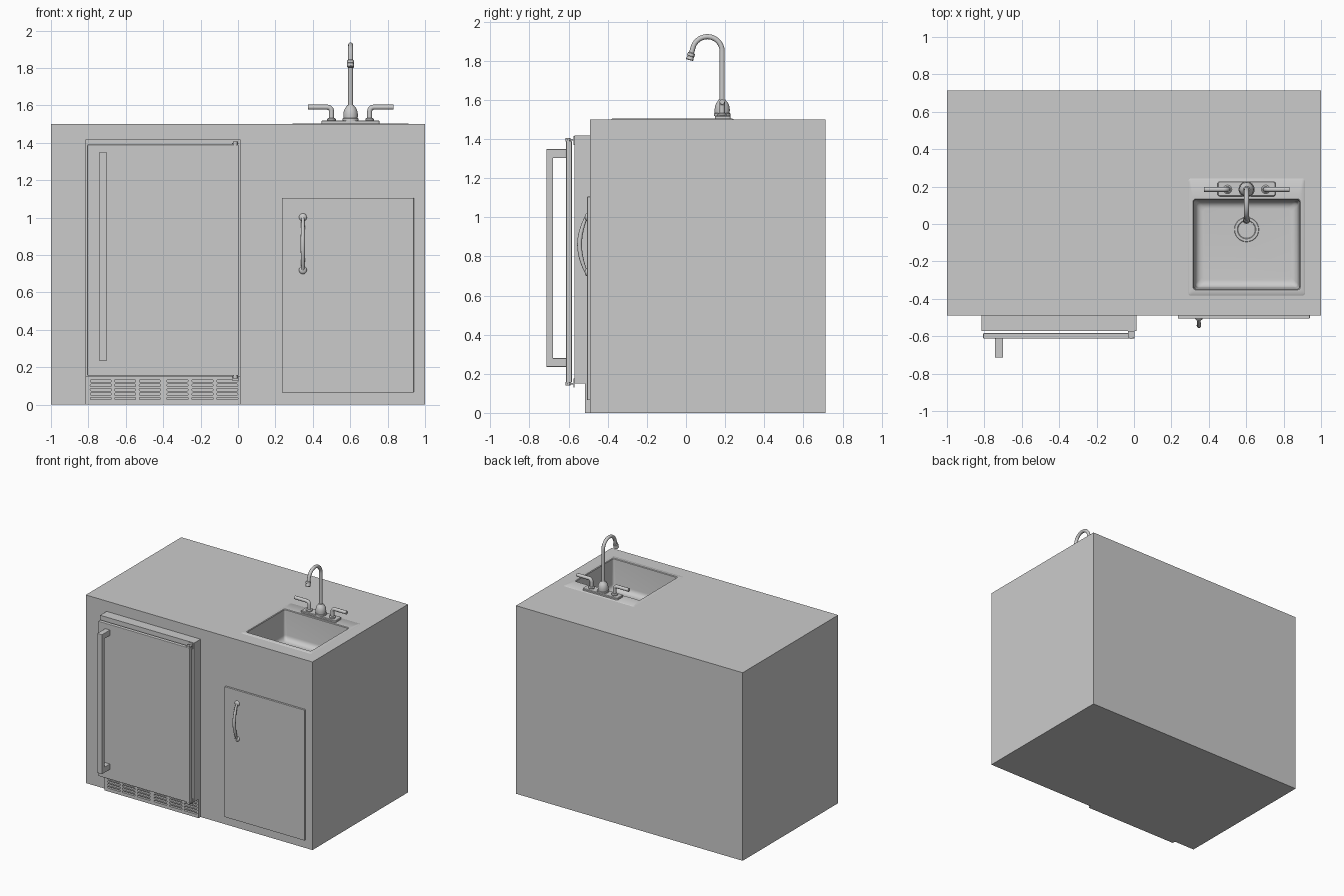
import bpy, bmesh
from math import sin, cos, pi, radians
from mathutils import Vector

if "Cube" in bpy.data.objects:
    bpy.data.objects.remove(bpy.data.objects["Cube"])


def finish(name, bm, smooth=None):
    bmesh.ops.recalc_face_normals(bm, faces=bm.faces)
    me = bpy.data.meshes.new(name)
    bm.to_mesh(me)
    bm.free()
    ob = bpy.data.objects.new(name, me)
    bpy.context.collection.objects.link(ob)
    if smooth:
        shade(ob, smooth)
    return ob


def activate(ob):
    bpy.ops.object.select_all(action='DESELECT')
    ob.select_set(True)
    bpy.context.view_layer.objects.active = ob


def shade(ob, angle=35):
    activate(ob)
    bpy.ops.object.shade_smooth_by_angle(angle=radians(angle))


def add_loft(bm, rings, cap_start=True, cap_end=True):
    rows = [[bm.verts.new(p) for p in r] for r in rings]
    n = len(rows[0])
    for a, b in zip(rows, rows[1:]):
        for i in range(n):
            j = (i + 1) % n
            bm.faces.new((a[i], a[j], b[j], b[i]))
    if cap_start:
        bm.faces.new(rows[0][::-1])
    if cap_end:
        bm.faces.new(rows[-1])


def loft(name, rings, smooth=35, **caps):
    bm = bmesh.new()
    add_loft(bm, rings, **caps)
    return finish(name, bm, smooth)


def box(name, x0, x1, y0, y1, z0, z1, bevel=0):
    bm = bmesh.new()
    bmesh.ops.create_cube(bm, size=1)
    for v in bm.verts:
        v.co = ((x0, x1)[v.co.x > 0], (y0, y1)[v.co.y > 0], (z0, z1)[v.co.z > 0])
    if bevel:
        bmesh.ops.bevel(bm, geom=bm.edges[:], offset=bevel, segments=2, affect='EDGES', profile=0.5)
    return finish(name, bm)


def rrect(x0, x1, y0, y1, r, z, seg=5):
    pts = []
    for k, (cx, cy) in enumerate(((x1 - r, y1 - r), (x0 + r, y1 - r), (x0 + r, y0 + r), (x1 - r, y0 + r))):
        for i in range(seg + 1):
            a = pi / 2 * (k + i / seg)
            pts.append((cx + r * cos(a), cy + r * sin(a), z))
    return pts


def circle(x, y, z, r, n=24):
    return [(x + r * cos(2 * pi * i / n), y + r * sin(2 * pi * i / n), z) for i in range(n)]


def lathe(name, x, y, profile, **caps):
    return loft(name, [circle(x, y, z, r) for r, z in profile], **caps)


def tube(name, pts, r, radii=None):
    cu = bpy.data.curves.new(name, 'CURVE')
    cu.dimensions, cu.bevel_depth, cu.bevel_resolution = '3D', r, 4
    cu.use_fill_caps = True
    sp = cu.splines.new('POLY')
    sp.points.add(len(pts) - 1)
    for i, p in enumerate(pts):
        sp.points[i].co = (*p, 1)
        sp.points[i].radius = radii[i] if radii else 1
    ob = bpy.data.objects.new(name, cu)
    bpy.context.collection.objects.link(ob)
    activate(ob)
    bpy.ops.object.convert(target='MESH')
    shade(bpy.context.object, 40)


def cut(ob, cutter):
    m = ob.modifiers.new('cut', 'BOOLEAN')
    m.operation, m.solver, m.object = 'DIFFERENCE', 'EXACT', cutter
    activate(ob)
    bpy.ops.object.modifier_apply(modifier=m.name)
    bpy.data.objects.remove(cutter)


# Cabinet with a pocket for the sink
cabinet = box('cabinet', -1, 1, -0.49, 0.714, 0, 1.5)
cut(cabinet, box('sink_pocket', 0.315, 0.89, -0.355, 0.135, 1.25, 1.6))

# Sink: raised rim, walls, rounded floor edge
SX0, SX1, SY0, SY1 = 0.32, 0.885, -0.348, 0.13
FLOOR, FIL = 1.265, 0.04
rings = [rrect(0.29, 0.915, -0.383, 0.243, 0.015, 1.5),
         rrect(0.296, 0.909, -0.377, 0.237, 0.012, 1.504),
         rrect(SX0 - 0.004, SX1 + 0.004, SY0 - 0.004, SY1 + 0.004, 0.014, 1.504),
         rrect(SX0, SX1, SY0, SY1, 0.012, 1.499)]
for i in range(7):
    a = pi / 2 * i / 6
    d = 0.008 + FIL * (1 - cos(a))
    rings.append(rrect(SX0 + d, SX1 - d, SY0 + d, SY1 - d, 0.02, FLOOR + FIL * (1 - sin(a))))
loft('sink', rings, cap_start=False)

# Drain flange and perforated strainer
DX, DY = 0.602, -0.03
lathe('drain_flange', DX, DY, [(0.066, FLOOR), (0.064, FLOOR + 0.003), (0.05, FLOOR + 0.003), (0.046, FLOOR)],
      cap_start=False, cap_end=False)
strainer = lathe('drain_strainer', DX, DY, [(0.045, FLOOR + 0.001), (0.045, FLOOR + 0.004)])
bm = bmesh.new()
for ring, count in ((0, 1), (0.012, 6), (0.024, 12), (0.036, 18)):
    for i in range(count):
        a = 2 * pi * i / count
        add_loft(bm, [circle(DX + ring * cos(a), DY + ring * sin(a), z, 0.004, 8)
                      for z in (FLOOR - 0.01, FLOOR + 0.02)])
cut(strainer, finish('strainer_holes', bm))

# Faucet: plate, bell, gooseneck, nozzle, lever handles
FX, FY = 0.602, 0.185
loft('faucet_plate', [rrect(0.447, 0.757, 0.148, 0.228, 0.012, 1.503),
                      rrect(0.447, 0.757, 0.148, 0.228, 0.012, 1.515),
                      rrect(0.451, 0.753, 0.152, 0.224, 0.010, 1.519)])
lathe('faucet_bell', FX, FY, [(0.043, 1.517), (0.043, 1.53), (0.038, 1.532), (0.039, 1.55), (0.036, 1.57),
                              (0.029, 1.586), (0.02, 1.596), (0.017, 1.603)])
R, CY, CZ = 0.076, FY - 0.076, 1.847
spout = [(FX, FY, 1.59)] + [(FX, CY + R * cos(a), CZ + R * sin(a))
                            for a in (radians(165) * i / 20 for i in range(21))]
end, down = Vector(spout[-1]), Vector((0, -0.26, -0.966))
tube('faucet_spout', spout + [end + down * 0.04], 0.013)
tube('faucet_nozzle', [end + down * t for t in (0.026, 0.03, 0.044, 0.046, 0.062, 0.066)], 0.02,
     [0.75, 0.95, 0.95, 0.85, 0.98, 0.85])
for side, label in ((-1, 'left'), (1, 'right')):
    hx = FX + side * 0.102
    lathe(label + '_handle_base', hx, FY, [(0.023, 1.517), (0.023, 1.527), (0.016, 1.533)])
    bend = [(hx + side * 0.022 * (1 - cos(a)), FY, 1.568 + 0.022 * sin(a))
            for a in (pi / 2 * i / 6 for i in range(7))]
    tube(label + '_handle_lever', [(hx, FY, 1.525)] + bend + [(hx + side * 0.127, FY, 1.59)], 0.0135)

# Fridge body, door and bar handle
box('fridge_body', -0.816, 0.013, -0.571, -0.49, 0.15, 1.418)
box('fridge_door', -0.806, 0.003, -0.613, -0.583, 0.155, 1.39, 0.004)
box('fridge_handle_bar', -0.743, -0.7, -0.714, -0.68, 0.235, 1.348, 0.003)
for label, z in (('lower', 0.235), ('upper', 1.303)):
    box(label + '_handle_post', -0.743, -0.7, -0.685, -0.612, z, z + 0.045, 0.003)

# Hinges at the right corners of the fridge door
for label, z, s in (('upper', 1.39, 1), ('lower', 0.155, -1)):
    lo, hi = sorted((z + s * 0.002, z + s * 0.009))
    box(label + '_hinge_arm', -0.032, 0.003, -0.607, -0.57, lo, hi)
    lo, hi = sorted((z - s * 0.02, z + s * 0.025))
    box(label + '_hinge_plate', -0.032, 0.003, -0.576, -0.57, lo, hi)
    lo, hi = sorted((z - s * 0.004, z + s * 0.016))
    lathe(label + '_hinge_pin', -0.015, -0.603, [(0.012, lo), (0.012, hi)])

# Kick grille with six groups of five rounded slots
grille = box('fridge_grille', -0.816, 0.013, -0.515, -0.488, 0, 0.15)
bm = bmesh.new()
for gx in (-0.79, -0.66, -0.528, -0.38, -0.246, -0.114):
    for row in range(5):
        z = 0.026 + row * 0.0235
        pts = rrect(gx, gx + 0.113, z, z + 0.013, 0.006, 0, 3)
        add_loft(bm, [[(x, y, zz) for x, zz, _ in pts] for y in (-0.53, -0.497)])
cut(grille, finish('grille_slots', bm))

# Cabinet door with arched pull
box('cabinet_door', 0.235, 0.94, -0.505, -0.488, 0.065, 1.105, 0.002)
HX, HZ = 0.347, 0.86
N = 20
arch, rad = [], []
for i in range(N + 1):
    t = -1 + 2 * i / N
    arch.append((HX, -0.508 - 0.036 * cos(t * pi / 2) ** 0.9 if abs(t) < 1 else -0.508, HZ + 0.145 * t))
    rad.append(1.15 - 0.45 * abs(t) ** 2)
tube('cabinet_pull', arch, 0.0105, rad)
for label, s in (('lower', -1), ('upper', 1)):
    bm = bmesh.new()
    bmesh.ops.create_uvsphere(bm, u_segments=16, v_segments=10, radius=1)
    for v in bm.verts:
        v.co = (HX + 0.021 * v.co.x, -0.505 + 0.012 * v.co.y, HZ + s * 0.141 + 0.021 * v.co.z)
    finish(label + '_pull_foot', bm, 60)
